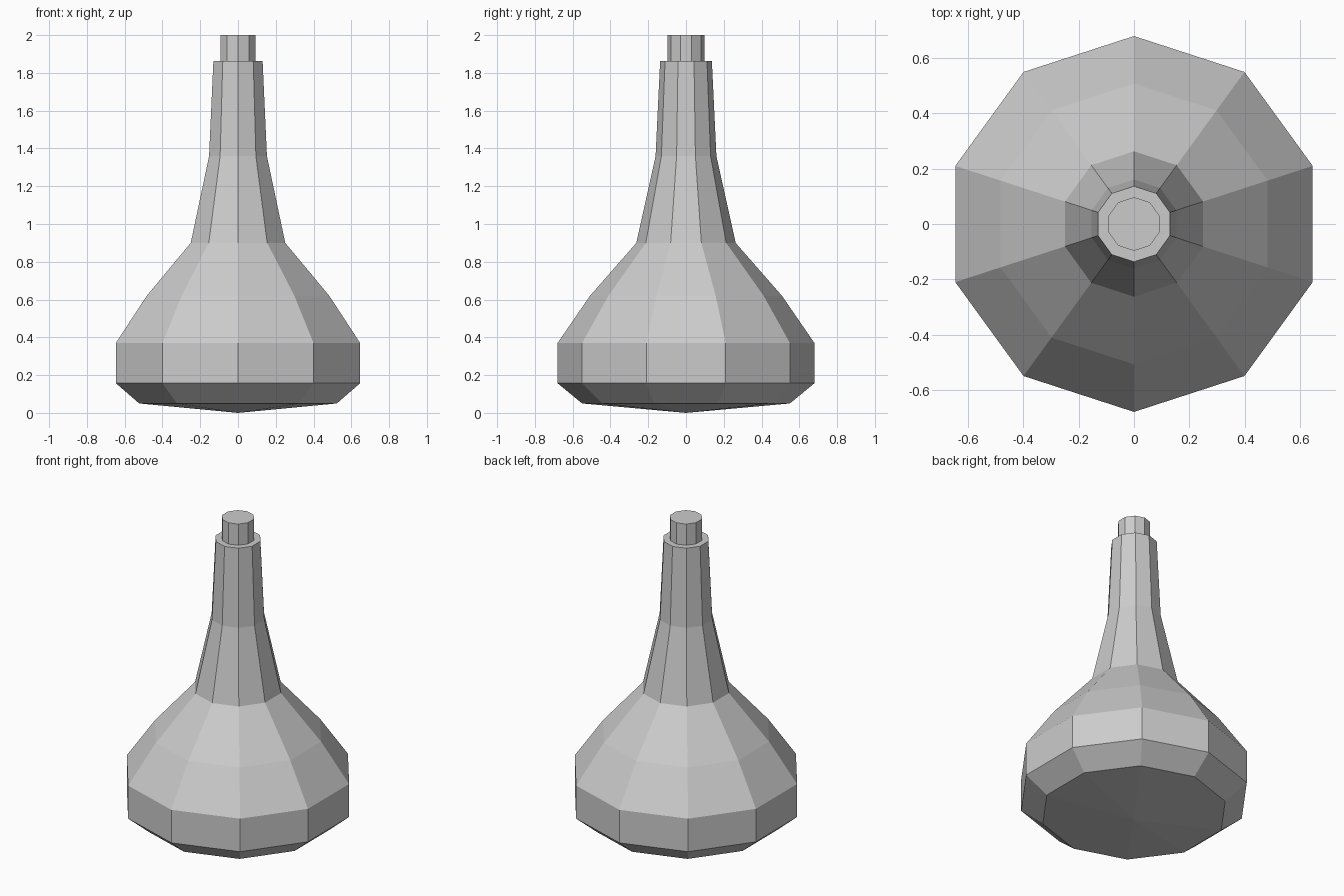
import bpy, bmesh
from math import cos, sin, tau

if "Cube" in bpy.data.objects:
    bpy.data.objects.remove(bpy.data.objects["Cube"])

SIDES = 10


def lathe(name, profile):
    """Revolve (radius, z) points; zero radius makes a single pole vertex."""
    bm = bmesh.new()
    rings = []
    for r, z in profile:
        count = SIDES if r else 1
        rings.append([bm.verts.new((r * sin(tau * i / SIDES), r * cos(tau * i / SIDES), z))
                      for i in range(count)])
    for a, b in zip(rings, rings[1:]):
        for i in range(SIDES):
            j = (i + 1) % SIDES
            if len(a) == 1:
                bm.faces.new((a[0], b[i], b[j]))
            else:
                bm.faces.new((a[i], a[j], b[j], b[i]))
    bm.faces.new(rings[-1])
    bmesh.ops.recalc_face_normals(bm, faces=bm.faces)
    mesh = bpy.data.meshes.new(name)
    bm.to_mesh(mesh)
    bm.free()
    obj = bpy.data.objects.new(name, mesh)
    bpy.context.collection.objects.link(obj)
    return obj


# Flask: shallow pointed base, faceted belly, tapering neck, stepped-in stopper
lathe("flask", [
    (0, 0), (0.55, 0.05), (0.68, 0.157), (0.68, 0.37),
    (0.508, 0.62), (0.263, 0.9), (0.161, 1.36), (0.137, 1.863),
    (0.097, 1.863), (0.097, 2.0),
])
